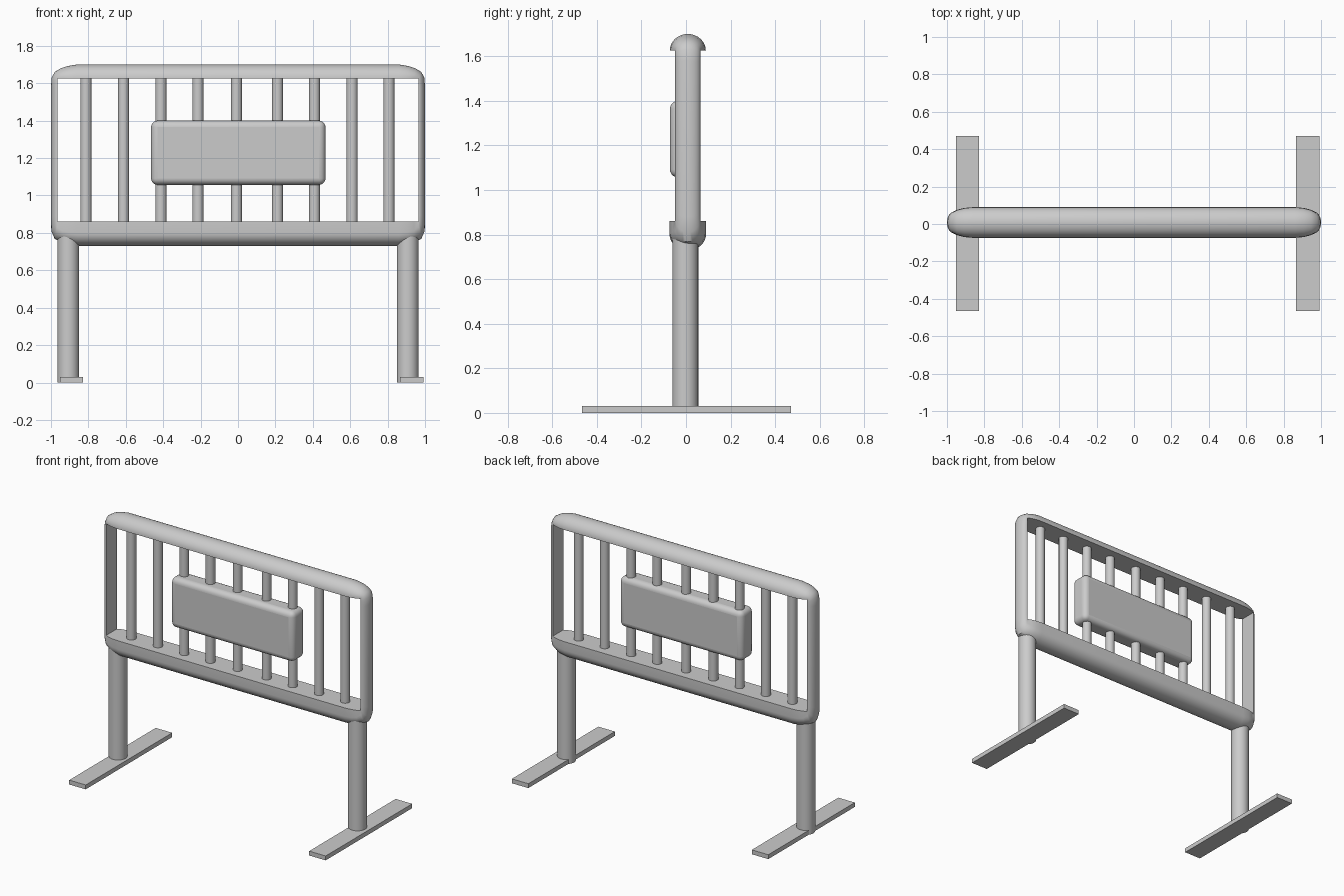
import bpy, bmesh, math

if "Cube" in bpy.data.objects:
    bpy.data.objects.remove(bpy.data.objects["Cube"])

CY = 0.008  # depth centre of the frame


def smooth(ob, angle=40):
    bpy.ops.object.select_all(action='DESELECT')
    bpy.context.view_layer.objects.active = ob
    ob.select_set(True)
    bpy.ops.object.shade_smooth_by_angle(angle=math.radians(angle))


def cylinder(name, x, y, z0, z1, r, sides=24):
    bpy.ops.mesh.primitive_cylinder_add(vertices=sides, radius=r, depth=z1 - z0,
                                        location=(x, y, (z0 + z1) / 2))
    bpy.context.object.name = name
    smooth(bpy.context.object)


def box(name, x, y, z):
    bpy.ops.mesh.primitive_cube_add(size=1, location=[sum(a) / 2 for a in (x, y, z)])
    ob = bpy.context.object
    ob.name = name
    ob.scale = [a[1] - a[0] for a in (x, y, z)]
    bpy.ops.object.transform_apply(location=False, rotation=False, scale=True)
    return ob


# Frame: half-round section swept round a rectangular opening
# station: inner x, z, outer ridge x, z, half width, straight share of the section
right = [
    (0.86, 1.625, 0.86, 1.70, 0.081, 0),
    (0.905, 1.625, 0.91, 1.692, 0.077, 0),
    (0.94, 1.625, 0.948, 1.68, 0.068, 0),
    (0.964, 1.625, 0.98, 1.66, 0.057, 0),
    (0.964, 1.60, 0.996, 1.63, 0.057, 0),
    (0.964, 1.57, 1.0, 1.58, 0.057, 0),
    (0.964, 0.90, 1.0, 0.88, 0.057, 0),
    (0.964, 0.875, 0.998, 0.81, 0.057, 0),
    (0.964, 0.86, 0.98, 0.768, 0.057, 0.3),
    (0.94, 0.86, 0.945, 0.752, 0.069, 0.45),
    (0.905, 0.86, 0.91, 0.738, 0.078, 0.45),
    (0.86, 0.86, 0.86, 0.73, 0.082, 0.45),
]
left = [(-a, b, -c, d, w, s) for a, b, c, d, w, s in reversed(right)]
N = 16
bm = bmesh.new()
rings = []
for ix, iz, ox, oz, w, s in right + left:
    sect = [(-1, 0)]
    for k in range(N + 1):
        t = math.pi * k / N
        sect.append((-math.cos(t), s + (1 - s) * math.sin(t) + 0.002))
    sect.append((1, 0))
    rings.append([bm.verts.new((ix + (ox - ix) * h, CY + w * u, iz + (oz - iz) * h))
                  for u, h in sect])
for a, b in zip(rings, rings[1:] + rings[:1]):
    for k in range(len(a)):
        j = (k + 1) % len(a)
        bm.faces.new((a[k], a[j], b[j], b[k]))
bmesh.ops.recalc_face_normals(bm, faces=bm.faces)
me = bpy.data.meshes.new("frame")
bm.to_mesh(me)
bm.free()
frame = bpy.data.objects.new("frame", me)
bpy.context.collection.objects.link(frame)
smooth(frame)

# Vertical bars
for i, x in enumerate((-0.813, -0.612, -0.412, -0.214, -0.008, 0.211, 0.409, 0.61, 0.807)):
    cylinder(f"bar_{i + 1}", x, CY, 0.84, 1.65, 0.03)

# Rounded centre panel
panel = box("panel", (-0.465, 0.468), (-0.072, 0.06), (1.057, 1.40))
bev = panel.modifiers.new("Bevel", 'BEVEL')
bev.width = 0.035
bev.segments = 5
smooth(panel)

# Legs and flat feet
for side, x in (("left", -0.907), ("right", 0.908)):
    cylinder(f"{side}_leg", x, -0.003, 0, 0.80, 0.058, 32)
box("left_foot", (-0.953, -0.828), (-0.466, 0.47), (0, 0.03))
box("right_foot", (0.866, 0.991), (-0.466, 0.47), (0, 0.03))
